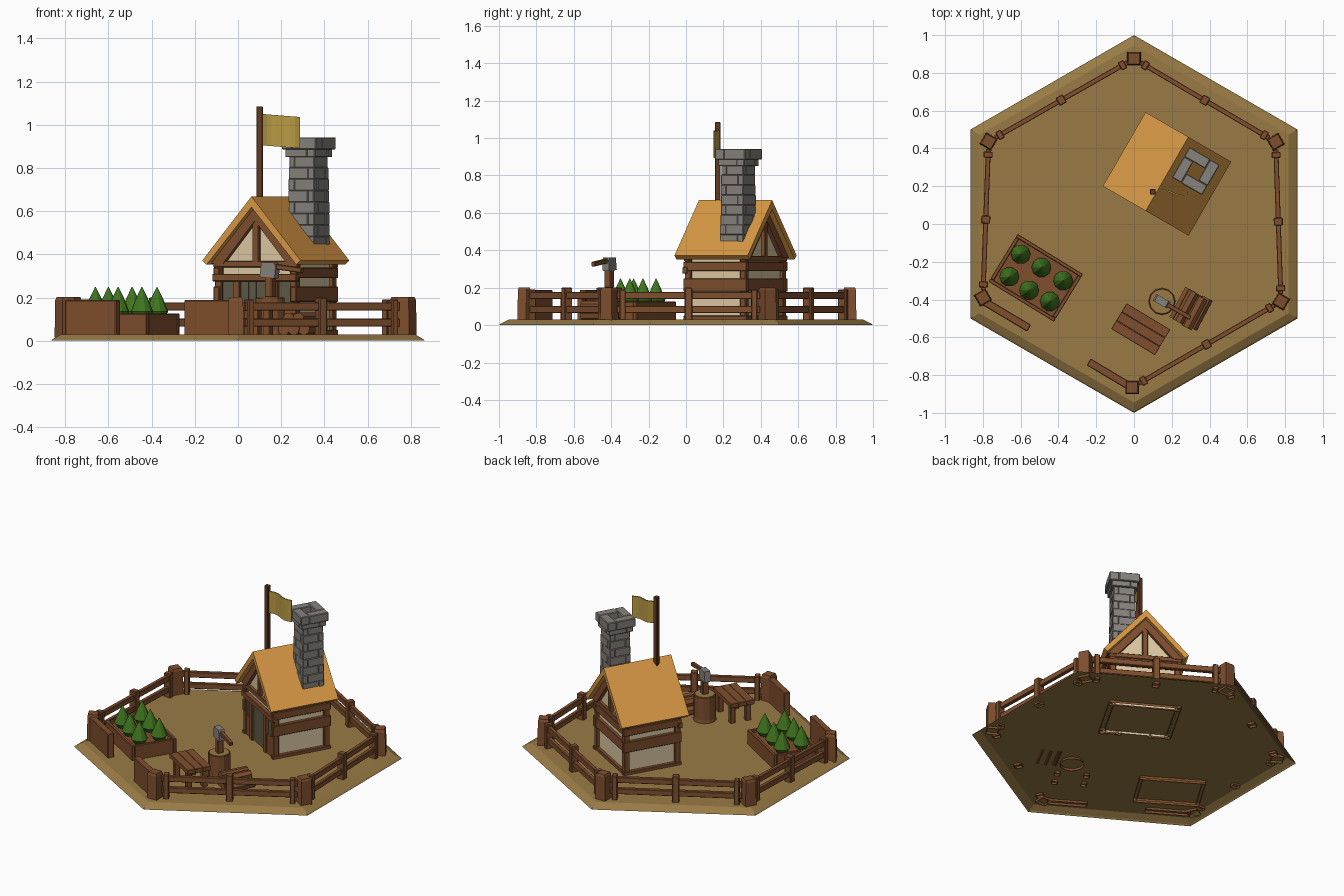
import bpy, bmesh, math, random
from mathutils import Matrix, Vector

if "Cube" in bpy.data.objects:
    bpy.data.objects.remove(bpy.data.objects["Cube"])
random.seed(4)


def mat(name, r, g, b):
    m = bpy.data.materials.new(name)
    lin = [c / 12.92 if c <= 0.04045 else ((c + 0.055) / 1.055) ** 2.4 for c in (r, g, b)]
    m.diffuse_color = (*lin, 1)
    m.use_nodes = True
    m.node_tree.nodes["Principled BSDF"].inputs["Base Color"].default_value = m.diffuse_color
    return m


DIRT = mat("dirt", 0.60, 0.48, 0.27)
THATCH = mat("thatch", 0.85, 0.60, 0.27)
WOOD = mat("wood", 0.50, 0.31, 0.18)
DARK = mat("dark_wood", 0.38, 0.23, 0.13)
PLASTER = mat("plaster", 0.87, 0.79, 0.64)
STONE = mat("stone", 0.53, 0.51, 0.49)
LEAF = mat("leaf", 0.25, 0.46, 0.12)
CLOTH = mat("cloth", 0.73, 0.61, 0.27)
DOOR = mat("grey_boards", 0.37, 0.35, 0.28)


def finish(name, bm, material, frame=Matrix(), bevel=0.0):
    bmesh.ops.recalc_face_normals(bm, faces=bm.faces[:])
    # parts standing in the ground are open underneath
    low = [f for f in bm.faces if f.normal.z < -0.9 and f.calc_center_median().z < 0.02 and name != "axe_handle"]
    bmesh.ops.delete(bm, geom=low, context='FACES')
    me = bpy.data.meshes.new(name)
    bm.to_mesh(me)
    bm.free()
    me.materials.append(material)
    ob = bpy.data.objects.new(name, me)
    ob.matrix_world = frame
    bpy.context.collection.objects.link(ob)
    if bevel:
        mod = ob.modifiers.new("bevel", 'BEVEL')
        mod.width, mod.segments = bevel, 1
    return ob


def boxes(name, items, material, frame=Matrix(), bevel=0.0):
    """items: (x0, x1, y0, y1, z0, z1) or the same plus a turn about z"""
    bm = bmesh.new()
    for it in items:
        x0, x1, y0, y1, z0, z1 = it[:6]
        m = (Matrix.Translation(((x0 + x1) / 2, (y0 + y1) / 2, (z0 + z1) / 2))
             @ Matrix.Rotation(it[6] if len(it) > 6 else 0, 4, 'Z')
             @ Matrix.Diagonal((x1 - x0, y1 - y0, z1 - z0, 1)))
        bmesh.ops.create_cube(bm, size=1, matrix=m)
    return finish(name, bm, material, frame, bevel)


def prism(name, profile, y0, y1, material, frame=Matrix()):
    bm = bmesh.new()
    f = bm.faces.new([bm.verts.new((x, y0, z)) for x, z in profile])
    r = bmesh.ops.extrude_face_region(bm, geom=[f])
    bmesh.ops.translate(bm, vec=(0, y1 - y0, 0),
                        verts=[v for v in r["geom"] if isinstance(v, bmesh.types.BMVert)])
    return finish(name, bm, material, frame)


def lathe(name, rings, n, material, frame=Matrix(), phase=0.0):
    bm = bmesh.new()
    loops = [[bm.verts.new((r * math.cos(phase + i * math.tau / n), r * math.sin(phase + i * math.tau / n), z))
              for i in range(n)] for r, z in rings]
    for a, b in zip(loops, loops[1:]):
        for i in range(n):
            bm.faces.new((a[i], a[(i + 1) % n], b[(i + 1) % n], b[i]))
    if rings[0][1] > 0.02 or rings[0][1] < 0:
        bm.faces.new(loops[0])
    bm.faces.new(loops[-1])
    return finish(name, bm, material, frame)


def at(x, y, z=0.0, deg=0.0):
    return Matrix.Translation((x, y, z)) @ Matrix.Rotation(math.radians(deg), 4, 'Z')


# hexagonal ground tile, open underneath
lathe("ground_tile", [(1, 0), (0.99, 0.008), (0.945, 0.03)], 6, DIRT, phase=math.pi / 6)

# ---- house, in its own turned frame (gable faces local -y) ----
H = at(0.175, 0.265, 0, -30)
W, D = 0.2, 0.17
G0 = 0.015
prism("house_walls", [(-W, G0), (W, G0), (W, 0.38), (0, 0.60), (-W, 0.38)], -D, D, PLASTER, H)
prism("roof", [(-0.262, 0.372), (0, 0.668), (0.262, 0.372), (0.24, 0.352), (0, 0.618), (-0.24, 0.352)],
      -0.226, 0.226, THATCH, H)
prism("gable_rafters", [(-0.232, 0.358), (0, 0.62), (0.232, 0.358), (0.17, 0.358), (0, 0.555), (-0.17, 0.358)],
      -D - 0.025, D + 0.025, WOOD, H)
levels = ((G0, 0.05), (0.18, 0.25), (0.29, 0.338))
beams = []
for s in (-1, 1):
    # side wall beams
    x = sorted((s * (W - 0.01), s * (W + 0.022)))
    beams += [(*x, -D - 0.025, D + 0.025, a, b) for a, b in levels]
    # king post and tie beam on each gable
    y = sorted((s * (D - 0.01), s * (D + 0.02)))
    beams.append((-0.017, 0.017, *y, 0.35, 0.59))
    beams.append((-W - 0.025, W + 0.025, *y, 0.34, 0.37))
boxes("wall_beams", beams, WOOD, H, 0.003)
boxes("corner_posts", [(sx * W - 0.018, sx * W + 0.018, sy * D - 0.018, sy * D + 0.018, G0, 0.36)
                       for sx in (-1, 1) for sy in (-1, 1)], WOOD, H, 0.003)
boxes("back_beams", [(-W, W, D - 0.01, D + 0.02, a, b) for a, b in levels], WOOD, H, 0.003)
# door front
boxes("door_lintel", [(-W - 0.025, W + 0.025, -D - 0.03, -D, 0.275, 0.31)], WOOD, H, 0.003)
boxes("door_posts", [(s * 0.1 - 0.018, s * 0.1 + 0.018, -D - 0.025, -D, G0, 0.28) for s in (-1, 1)],
      WOOD, H, 0.003)
boxes("door_boards", [(-0.082 + i * 0.041, -0.043 + i * 0.041, -D - 0.009, -D, 0.025, 0.275) for i in range(4)],
      DOOR, H)
boxes("side_windows", [(s * 0.15 - 0.03, s * 0.15 + 0.03, -D - 0.006, -D, 0.16, 0.275) for s in (-1, 1)], DOOR, H)
boxes("front_sill", [(s * 0.15 - 0.05, s * 0.15 + 0.05, -D - 0.015, -D, G0, 0.16) for s in (-1, 1)], WOOD, H)

# chimney: hollow courses of four stones laid pinwheel fashion
C = at(0.327, 0.28, 0, -30)


def course(z0, z1, hole, outer, flip, jitter):
    out = []
    for k in range(4):
        j = random.uniform(-jitter, jitter)
        a, b = (-outer, hole) if flip else (-hole, outer)
        cx, cy, ln, th = (a + b) / 2, (hole + outer + j) / 2, b - a, outer + j - hole
        p = Matrix.Rotation(k * math.pi / 2, 3, 'Z') @ Vector((cx, cy, 0))
        out.append((p.x - ln / 2, p.x + ln / 2, p.y - th / 2, p.y + th / 2, z0, z1, k * math.pi / 2))
    return out


stones = []
for i in range(8):
    z = 0.43 + i * 0.053
    stones += course(z, z + 0.054, 0.036, 0.072 - 0.0007 * i, i % 2, 0.003)
boxes("chimney_shaft", stones, STONE, C, 0.003)
boxes("chimney_collar", course(0.85, 0.89, 0.036, 0.080, 0, 0.002), STONE, C, 0.003)
boxes("chimney_cap", course(0.885, 0.942, 0.036, 0.092, 1, 0.002), STONE, C, 0.004)

# flag and pole
boxes("flag_pole", [(-0.015, 0.015, -0.015, 0.015, 0.55, 1.085)], DARK, at(0.1, 0.17), 0.003)
bm = bmesh.new()
cols = []
for i in range(9):
    t = i / 8
    y = 0.17 + 0.014 * math.sin(t * 6.0)
    cols.append([bm.verts.new((0.11 + 0.175 * t, y, z - 0.014 * t)) for z in (0.905, 1.05)])
for a, b in zip(cols, cols[1:]):
    bm.faces.new((a[0], b[0], b[1], a[1]))
flag = finish("flag", bm, CLOTH)
flag.modifiers.new("thickness", 'SOLIDIFY').thickness = 0.008

# ---- fence around the hexagon ----
corners = [(0, 0.875), (0.75, 0.435), (0.778, -0.41), (-0.01, -0.865), (-0.80, -0.39), (-0.77, 0.437)]
for i, (x, y) in enumerate(corners):
    lathe(f"corner_post_{i}", [(0.051, G0), (0.048, 0.187), (0.041, 0.202)], 4, WOOD,
          at(x, y, 0, -60 * i), math.pi / 4)
for i in (0, 1, 2, 4, 5):
    a, b = Vector(corners[i]), Vector(corners[(i + 1) % 6])
    d = b - a
    L = d.length
    F = at(a.x, a.y, 0, math.degrees(math.atan2(d.y, d.x)))
    boxes(f"fence_rails_{i}", [(0.04, L - 0.04, -0.013, 0.013, z, z + 0.037) for z in (0.065, 0.14)],
          WOOD, F, 0.003)
    boxes(f"fence_posts_{i}", [(p - w, p + w, -0.024, 0.024, G0, h)
                               for p, w, h in ((0.07, 0.016, 0.19), (L / 2, 0.021, 0.2), (L - 0.07, 0.016, 0.19))],
          WOOD, F, 0.004)
# solid panels on either side of the entrance
for name, p, q in (("left", (-0.79, -0.412), (-0.555, -0.552)), ("right", (-0.24, -0.73), (-0.03, -0.855))):
    d = Vector(q) - Vector(p)
    boxes(f"entrance_panel_{name}", [(0, d.length, -0.021, 0.021, G0, 0.188)], WOOD,
          at(*p, 0, math.degrees(math.atan2(d.y, d.x))), 0.004)

# ---- planter with shrubs ----
P = at(-0.52, -0.285, 0, -31.5)
px, py, t = 0.203, 0.148, 0.02
boxes("planter_boards", [(-px, px, s * (py - t / 2) - t / 2, s * (py - t / 2) + t / 2, G0, 0.125) for s in (-1, 1)]
      + [(s * (px - t / 2) - t / 2, s * (px - t / 2) + t / 2, -py + t, py - t, G0, 0.125) for s in (-1, 1)],
      WOOD, P, 0.003)
boxes("planter_soil", [(-px + t, px - t, -py + t, py - t, 0.085, 0.107)], WOOD, P)
for i, (x, y) in enumerate([(-0.60, -0.16), (-0.49, -0.23), (-0.375, -0.30),
                            (-0.66, -0.28), (-0.555, -0.35), (-0.445, -0.41)]):
    lathe(f"shrub_{i}", [(0.03, 0.10), (0.052, 0.135), (0.028, 0.195), (0.002, 0.248)], 10, LEAF, at(x, y))

# ---- chopping block with axe ----
S = at(0.148, -0.41, 0, -30)
lathe("chopping_block", [(0.074, G0), (0.068, 0.05), (0.068, 0.198)], 12, WOOD, S)
lathe("chopping_block_top", [(0.062, 0.197), (0.062, 0.202)], 12, DIRT, S)
boxes("split_log", [(-0.018, 0.022, -0.02, 0.02, 0.2, 0.30)], WOOD, S, 0.004)
prism("axe_head", [(-0.045, 0.295), (0.035, 0.288), (0.042, 0.345), (0.03, 0.362), (-0.035, 0.362)],
      -0.02, 0.02, STONE, S)
boxes("axe_handle", [(0.02, 0.175, -0.012, 0.012, -0.012, 0.012)], WOOD,
      S @ Matrix.Translation((0, 0, 0.347)) @ Matrix.Rotation(math.radians(7), 4, 'Y'), 0.003)

# log pile beside the block
G = at(0.30, -0.45, 0, -28)
for i, (x, z) in enumerate([(-0.052, 0.055), (0.0, 0.055), (0.052, 0.055), (-0.026, 0.1), (0.028, 0.1)]):
    lathe(f"log_{i}", [(0.031, -0.09), (0.031, 0.09)], 7, WOOD,
          G @ Matrix.Translation((x, random.uniform(-0.012, 0.012), z)) @ Matrix.Rotation(math.pi / 2, 4, 'X'), i)

# bench
B = at(0.036, -0.557, 0, -31)
boxes("bench_planks", [(-0.135, 0.135, -0.079 + i * 0.053, -0.027 + i * 0.053, 0.145, 0.175) for i in range(3)],
      WOOD, B, 0.002)
boxes("bench_legs", [(sx * 0.09 - 0.017, sx * 0.09 + 0.017, sy * 0.052 - 0.017, sy * 0.052 + 0.017, G0, 0.15)
                     for sx in (-1, 1) for sy in (-1, 1)], WOOD, B, 0.003)
